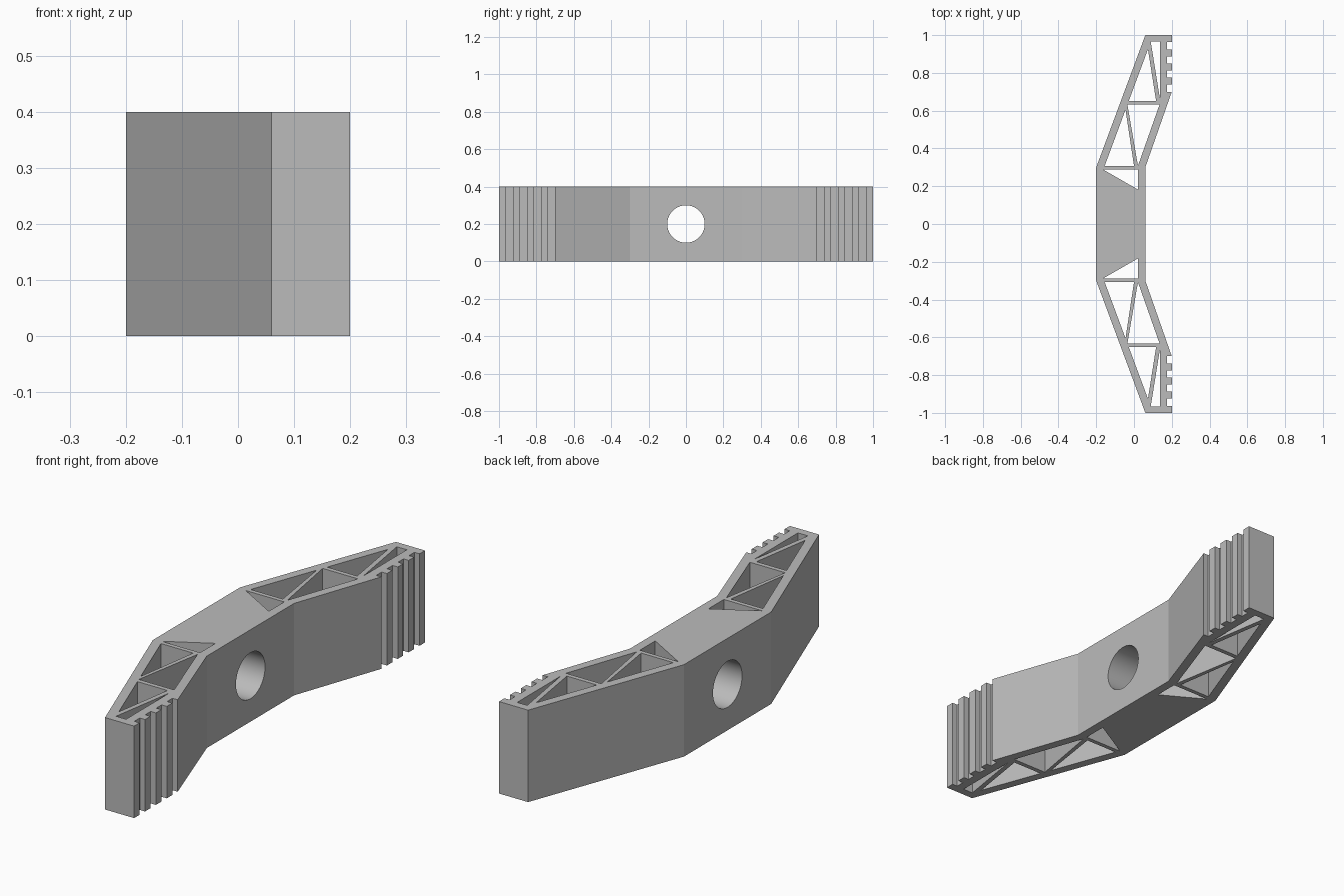
import bpy
import bmesh
import math

HEIGHT = 0.4

cube = bpy.data.objects.get("Cube")
if cube:
    bpy.data.objects.remove(cube)

grey = bpy.data.materials.new("plain grey")
grey.use_nodes = True
COLOUR = (0.5, 0.5, 0.5, 1)
grey.diffuse_color = COLOUR
grey.node_tree.nodes["Principled BSDF"].inputs["Base Color"].default_value = COLOUR


def wall(y):
    """Inner side of the long sloping back wall at distance y."""
    return -0.158 + (y - 0.3) * 0.371


def flip(points):
    return [(x, -y) for x, y in reversed(points)]


# Outline of one arm, with four grip grooves near its tip
arm = [(0.06, 0.3), (0.2, 0.7)]
for i in range(4):
    low = 0.7 + 0.075 * i
    high = low + 0.0375
    arm += [(0.175, low), (0.175, high), (0.2, high)]
    if i < 3:
        arm.append((0.2, low + 0.075))
arm += [(0.2, 1), (0.06, 1), (-0.2, 0.3)]
outline = arm + flip(arm)

# Truss openings of one arm
openings = [
    [(-0.165, 0.289), (0.02, 0.289), (0.02, 0.183)],
    [(wall(0.308), 0.308), (wall(0.605), 0.605), (0, 0.308)],
    [(0.021, 0.308), (0.135, 0.632), (wall(0.632), 0.632)],
    [(wall(0.652), 0.652), (0.117, 0.652), (wall(0.925), 0.925)],
    [(0.137, 0.665), (0.137, 0.965), (wall(0.965), 0.965)],
]

# Fill the profile and extrude it to full height
bm = bmesh.new()
for loop in [outline] + openings + [flip(o) for o in openings]:
    verts = [bm.verts.new((x, y, 0)) for x, y in loop]
    for a, b in zip(verts, verts[1:] + verts[:1]):
        bm.edges.new((a, b))
bmesh.ops.triangle_fill(bm, edges=bm.edges[:], use_beauty=True, use_dissolve=False)
top = bmesh.ops.extrude_face_region(bm, geom=bm.faces[:], use_keep_orig=True)
moved = [g for g in top["geom"] if isinstance(g, bmesh.types.BMVert)]
bmesh.ops.translate(bm, verts=moved, vec=(0, 0, HEIGHT))
bmesh.ops.recalc_face_normals(bm, faces=bm.faces[:])
mesh = bpy.data.meshes.new("truss_bracket")
bm.to_mesh(mesh)
bm.free()
mesh.materials.append(grey)
bracket = bpy.data.objects.new("truss_bracket", mesh)
bpy.context.collection.objects.link(bracket)

# Round bore through the solid middle
bpy.ops.mesh.primitive_cylinder_add(vertices=64, radius=0.1, depth=1,
                                    location=(0, 0, HEIGHT / 2),
                                    rotation=(0, math.pi / 2, 0))
cutter = bpy.context.object
cutter.name = "bore_cutter"
cutter.hide_render = True
cutter.data.materials.append(grey)

bpy.ops.object.select_all(action="DESELECT")
bracket.select_set(True)
bpy.context.view_layer.objects.active = bracket
bore = bracket.modifiers.new("bore", "BOOLEAN")
bore.operation = "DIFFERENCE"
bore.solver = "EXACT"
bore.object = cutter
bpy.ops.object.modifier_apply(modifier=bore.name)
bpy.data.objects.remove(cutter)

bpy.ops.object.shade_smooth_by_angle(angle=math.radians(15))
